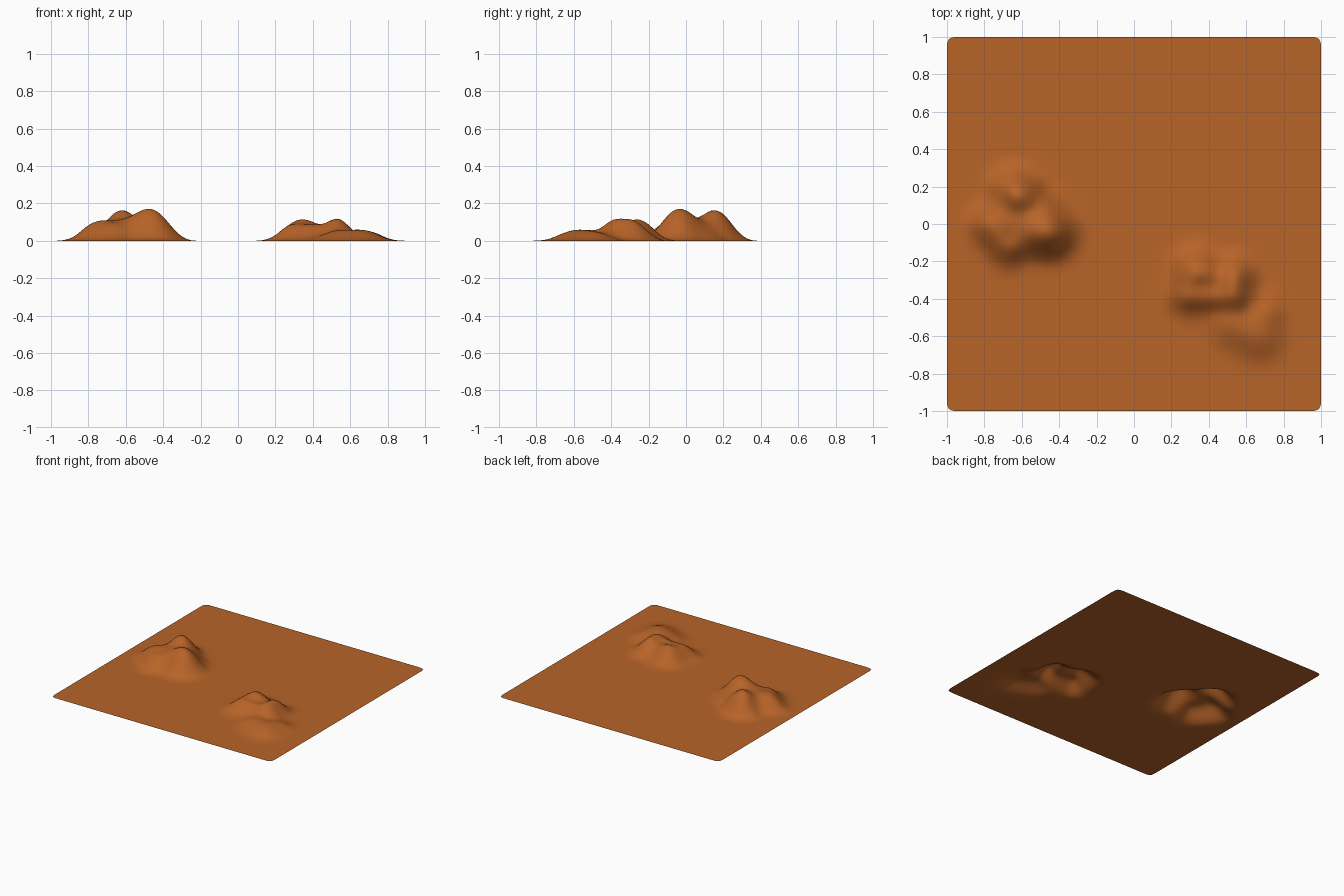
import bpy, bmesh
from mathutils import Vector

if "Cube" in bpy.data.objects:
    bpy.data.objects.remove(bpy.data.objects["Cube"])

# Ridges: start x, y, end x, y, height, falloff radius
RIDGES = [
    # left hill: two peaks, saddle, low shoulder
    (-.64, .17, -.60, .15, .195, .16),
    (-.49, -.03, -.46, -.04, .200, .19),
    (-.60, .07, -.53, .00, .120, .13),
    (-.55, .10, -.47, .07, .120, .13),
    (-.78, .00, -.67, -.12, .115, .13),
    (-.67, -.12, -.55, -.03, .115, .13),
    (-.78, .00, -.65, .10, .110, .12),
    (-.76, .00, -.55, .00, .115, .12),
    # right hill: two peaks, front ridge, low foothill
    (.33, -.25, .36, -.27, .140, .16),
    (.53, -.28, .53, -.39, .140, .14),
    (.27, -.39, .50, -.39, .100, .11),
    (.28, -.37, .33, -.25, .105, .12),
    (.53, -.53, .67, -.60, .065, .17),
    (.67, -.60, .70, -.48, .062, .14),
]


def bump(p, ridge):
    """Smooth falloff around a ridge segment."""
    x1, y1, x2, y2, h, r = ridge
    a, d = Vector((x1, y1)), Vector((x2 - x1, y2 - y1))
    t = max(0, min(1, (p - a).dot(d) / d.length_squared))
    f = max(0, 1 - (p - a - d * t).length / r)
    return h * f * f * (3 - 2 * f)


# Ground sheet with raised hills
bm = bmesh.new()
bmesh.ops.create_grid(bm, x_segments=30, y_segments=30, size=1)
for v in bm.verts:
    v.co.z = max(bump(v.co.xy, r) for r in RIDGES)
for f in bm.faces:
    f.smooth = True
mesh = bpy.data.meshes.new("desert_terrain")
bm.to_mesh(mesh)
bm.free()

terrain = bpy.data.objects.new("desert_terrain", mesh)
bpy.context.collection.objects.link(terrain)
sub = terrain.modifiers.new("smooth_hills", 'SUBSURF')
sub.levels = sub.render_levels = 2

# Orange sand colour
sand = bpy.data.materials.new("orange_sand")
sand.diffuse_color = (0.48, 0.127, 0.021, 1)
sand.use_nodes = True
sand.node_tree.nodes["Principled BSDF"].inputs["Base Color"].default_value = sand.diffuse_color
mesh.materials.append(sand)
